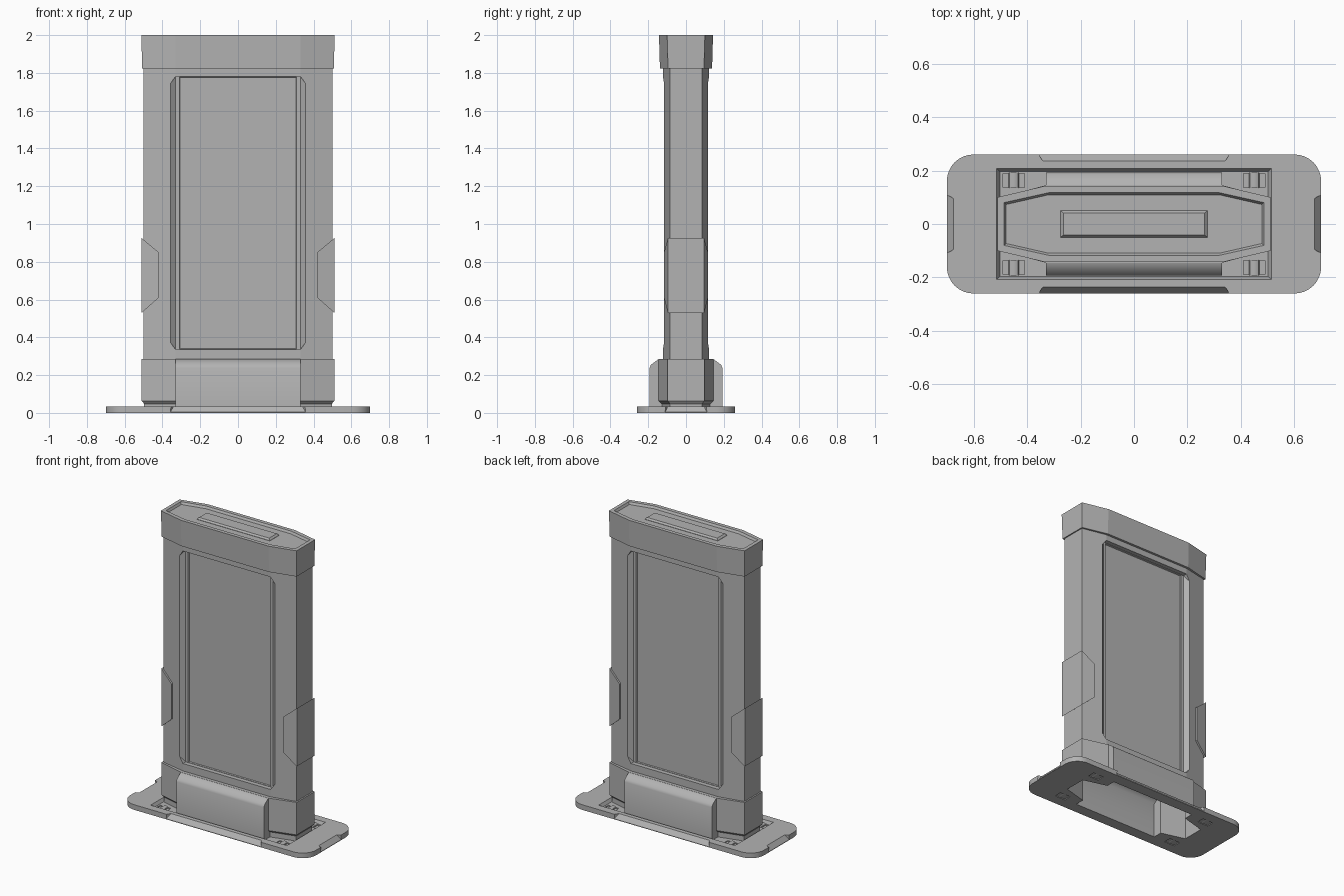
import bpy, bmesh, math

if "Cube" in bpy.data.objects:
    bpy.data.objects.remove(bpy.data.objects["Cube"])

grey = bpy.data.materials.new("dark_grey")
grey.diffuse_color = (.45, .45, .45, 1)
grey.use_nodes = True
grey.node_tree.nodes["Principled BSDF"].inputs["Base Color"].default_value = grey.diffuse_color


def make(name, bm):
    bmesh.ops.recalc_face_normals(bm, faces=bm.faces)
    me = bpy.data.meshes.new(name)
    bm.to_mesh(me)
    bm.free()
    me.materials.append(grey)
    ob = bpy.data.objects.new(name, me)
    bpy.context.collection.objects.link(ob)
    return ob


def loft(name, rings):
    """Skin a list of equal-length point rings and close both ends."""
    bm = bmesh.new()
    vs = [[bm.verts.new(p) for p in r] for r in rings]
    n = len(vs[0])
    for a, b in zip(vs, vs[1:]):
        for i in range(n):
            j = (i + 1) % n
            bm.faces.new((a[i], a[j], b[j], b[i]))
    bm.faces.new(vs[0])
    bm.faces.new(vs[-1])
    return make(name, bm)


def hull(name, pts):
    bm = bmesh.new()
    for p in pts:
        bm.verts.new(p)
    bmesh.ops.convex_hull(bm, input=bm.verts[:])
    bmesh.ops.dissolve_limit(bm, angle_limit=0.01, verts=bm.verts[:], edges=bm.edges[:])
    return make(name, bm)


def octo(z, x, ye, ym, xm=0.33):
    """Plan section: narrow flat ends, wide flat middle."""
    return [(x, -ye, z), (x, ye, z), (xm, ym, z), (-xm, ym, z),
            (-x, ye, z), (-x, -ye, z), (-xm, -ym, z), (xm, -ym, z)]


def rect(z, x, y, cx=0, cy=0):
    return [(cx + x, cy - y, z), (cx + x, cy + y, z), (cx - x, cy + y, z), (cx - x, cy - y, z)]


def skirt_section(x, prof):
    return [(x, y, z) for y, z in prof] + [(x, -y, z) for y, z in reversed(prof)]


def cut(ob, cutters):
    for c in cutters:
        c.hide_render = True
        m = ob.modifiers.new("cut", 'BOOLEAN')
        m.operation, m.solver, m.object = 'DIFFERENCE', 'EXACT', c
    dg = bpy.context.evaluated_depsgraph_get()
    dg.update()
    me = bpy.data.meshes.new_from_object(ob.evaluated_get(dg))
    ob.modifiers.clear()
    ob.data = me


def remove(obs):
    for o in obs:
        bpy.data.objects.remove(o)


def smooth(ob, angle=28):
    bpy.ops.object.select_all(action='DESELECT')
    bpy.context.view_layer.objects.active = ob
    ob.select_set(True)
    bpy.ops.object.shade_smooth_by_angle(angle=math.radians(angle))


# hollow inside of the foot, open from below
cavity = [loft("cavity_a", [octo(-.05, .485, .075, .12, .32), octo(.268, .485, .075, .12, .32)]),
          loft("cavity_b", [skirt_section(x, [(.183, -.05), (.183, .24), (.14, .27)]) for x in (-.32, .32)])]

# base plate with rounded corners
R, X, Y = 0.10, 0.70, 0.26
outline = []
for q, (sx, sy) in enumerate([(1, 1), (-1, 1), (-1, -1), (1, -1)]):
    for i in range(9):
        a = math.radians(90 * q + 90 * i / 8)
        outline.append((sx * (X - R) + R * math.cos(a), sy * (Y - R) + R * math.sin(a)))
plate = loft("base_plate", [[(x, y, z) for x, y in outline] for z in (0, .035)])
cutters = [loft("well", [rect(.014, .502, .197), rect(.035, .514, .207), rect(.06, .514, .207)])]
for s in (-1, 1):
    # sloped notches in the ends and the long edges
    cutters.append(hull("end_notch", [(s * x, y * t, z) for t in (-1, 1) for x, y, z in
                   [(.675, .095, .036), (.675, .095, .06), (.702, .112, .001), (.72, .112, .001), (.72, .112, .06)]]))
    cutters.append(hull("side_notch", [(x * t, s * y, z) for t in (-1, 1) for x, y, z in
                   [(.34, .235, .036), (.34, .235, .06), (.36, .262, .001), (.36, .28, .001), (.36, .28, .06)]]))
    for t in (-1, 1):
        cutters.append(loft("bolt_hole", [rect(z, .04, .026, s * .45, t * .163) for z in (-.02, .05)]))
cut(plate, cutters + cavity)
remove(cutters)
smooth(plate)

# fixing pins and thin backing plates in the bolt holes
for sx in (-1, 1):
    for sy in (-1, 1):
        ring = [(sx * .45 + .019 * math.cos(a), .012 + .01 * math.sin(a))
                for a in (math.tau * i / 12 for i in range(12))]
        smooth(loft("fixing_pin", [[(x, sy * y, z) for x, z in ring] for y in (.134, .192)]))
        loft("hole_backing", [rect(z, .042, .028, sx * .45, sy * .163) for z in (.005, .008)])

# lower block and the wider skirt through it
block = loft("foot_block", [octo(.005, .497, .085, .128), octo(.048, .497, .085, .128),
                            octo(.064, .51, .097, .145), octo(.285, .51, .097, .145)])
skirt = loft("foot_skirt", [skirt_section(x, [(.193, .005), (.193, .238), (.186, .254), (.146, .284)])
                            for x in (-.33, .33)])
for ob in (block, skirt):
    cut(ob, cavity)
smooth(skirt, 60)
remove(cavity)

# main body with a recessed display on both faces
body = loft("body", [octo(.275, .5, .086, .122), octo(1.84, .5, .086, .122)])
cutters = []
for s in (-1, 1):
    pocket = [(.33, .092, .335, 1.782), (.395, .147, .425, 1.69), (.33, .147, .335, 1.782)]
    cutters.append(hull("pocket", [(x * t, s * y, z) for x, y, a, b in pocket for t in (-1, 1) for z in (a, b)]))
    inset = [(.307, .085, .341, 1.775), (.311, .093, .337, 1.779), (.311, .11, .337, 1.779)]
    cutters.append(hull("inset", [(x * t, s * y, z) for x, y, a, b in inset for t in (-1, 1) for z in (a, b)]))
cut(body, cutters)
remove(cutters)

# side grips wrapping the body edges
for s in (-1, 1):
    hull("side_grip", [(s * x, y * t, z) for t in (-1, 1) for x, y, z in
         [(.51, .096, .53), (.51, .096, .925), (.42, .116, .61), (.42, .116, .85)]])

# top cap with sunken lid and raised bar
loft("top_cap", [octo(1.822, .508, .095, .138), octo(2.0, .511, .1, .143),
                 octo(2.0, .486, .08, .117, .32), octo(1.985, .478, .073, .109, .32)])
loft("top_bar", [rect(1.98, .275, .05), rect(1.987, .275, .05), rect(1.998, .264, .041)])
